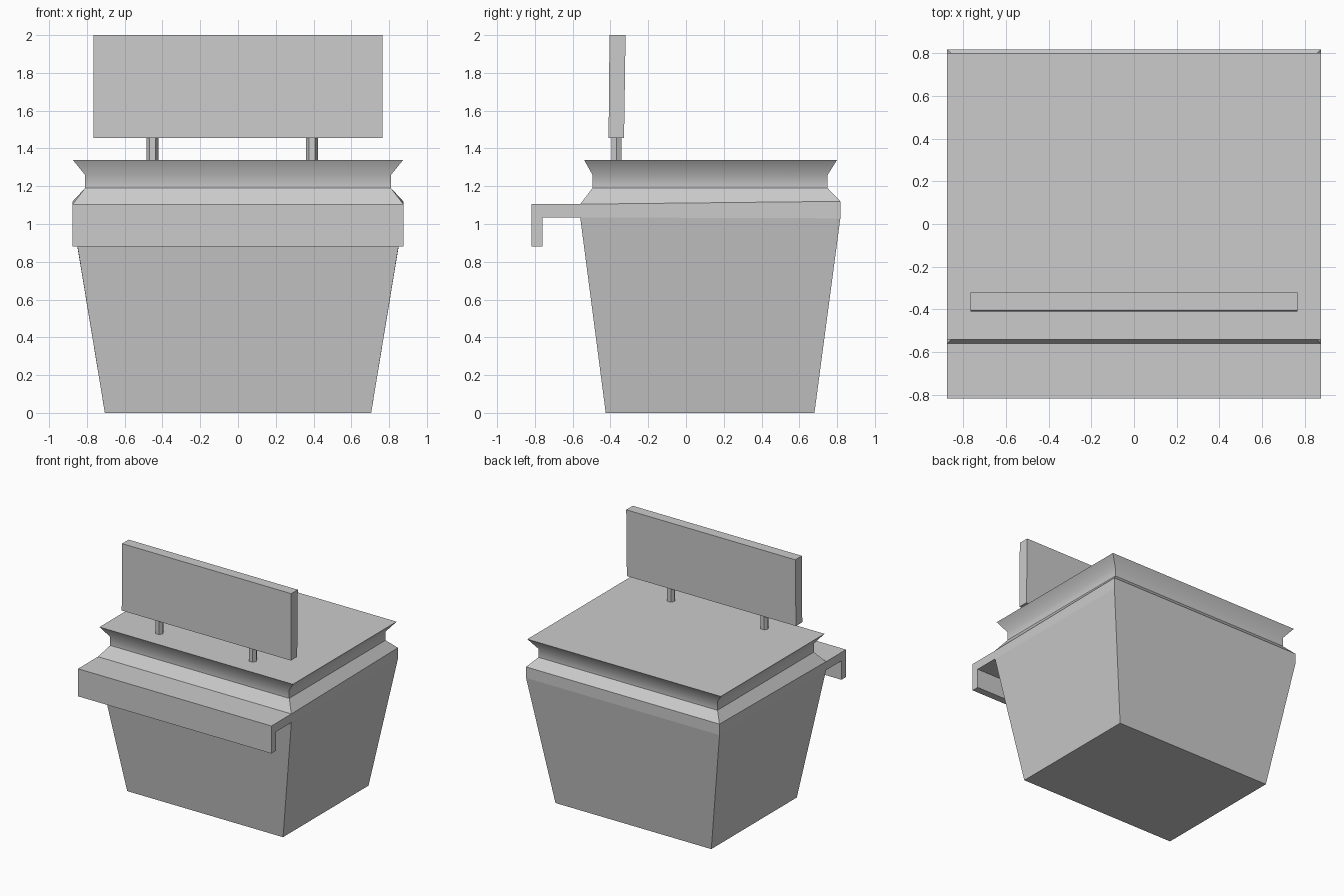
import bpy, bmesh, math

if "Cube" in bpy.data.objects:
    bpy.data.objects.remove(bpy.data.objects["Cube"])


def make_object(name, bm):
    bmesh.ops.recalc_face_normals(bm, faces=bm.faces)
    mesh = bpy.data.meshes.new(name)
    bm.to_mesh(mesh)
    bm.free()
    ob = bpy.data.objects.new(name, mesh)
    bpy.context.collection.objects.link(ob)
    return ob


def loft(name, rings, cap_bottom=True, cap_top=True):
    """Skin rectangular rings: (half width, front y, back y, front z, back z)."""
    bm = bmesh.new()
    loops = [[bm.verts.new(p) for p in
              ((-w, yf, zf), (w, yf, zf), (w, yb, zb), (-w, yb, zb))]
             for w, yf, yb, zf, zb in rings]
    for a, b in zip(loops, loops[1:]):
        for i in range(4):
            j = (i + 1) % 4
            bm.faces.new((a[i], a[j], b[j], b[i]))
    if cap_bottom:
        bm.faces.new(loops[0][::-1])
    if cap_top:
        bm.faces.new(loops[-1])
    return make_object(name, bm)


def extrude_x(name, profile, half):
    """Extrude a (y, z) outline across the width."""
    bm = bmesh.new()
    face = bm.faces.new([bm.verts.new((-half, y, z)) for y, z in profile])
    out = bmesh.ops.extrude_face_region(bm, geom=[face])
    verts = [g for g in out["geom"] if isinstance(g, bmesh.types.BMVert)]
    bmesh.ops.translate(bm, verts=verts, vec=(2 * half, 0, 0))
    return make_object(name, bm)


# Tapered tub with a short rim and sloping shoulder
loft("tub_body", [
    (0.705, -0.425, 0.68, 0, 0),
    (0.875, -0.56, 0.817, 1.035, 1.03),
    (0.875, -0.56, 0.817, 1.105, 1.12),
    (0.81, -0.495, 0.75, 1.19, 1.19),
], cap_top=False)

# Smoothly flared neck with a flat counter top
neck = loft("flared_top", [
    (0.81, -0.495, 0.75, 1.19, 1.19),
    (0.81, -0.495, 0.75, 1.26, 1.26),
    (0.875, -0.54, 0.80, 1.34, 1.34),
], cap_bottom=False)
bpy.context.view_layer.objects.active = neck
neck.select_set(True)
bpy.ops.object.shade_smooth_by_angle(angle=math.radians(50))
neck.select_set(False)

# Front shelf with a hanging lip
extrude_x("front_shelf", [
    (-0.56, 1.105), (-0.818, 1.105), (-0.818, 0.88),
    (-0.76, 0.88), (-0.76, 1.035), (-0.56, 1.035)], 0.875)

# Sign board, leaning very slightly back
extrude_x("sign_board", [
    (-0.41, 1.455), (-0.328, 1.455), (-0.32, 2.0), (-0.405, 2.0)], 0.765)

# Hexagonal sign posts
for side, x in (("left", -0.453), ("right", 0.392)):
    bpy.ops.mesh.primitive_cylinder_add(
        vertices=6, radius=0.032, depth=0.14,
        location=(x, -0.368, 1.40), rotation=(0, 0, math.pi / 6))
    bpy.context.object.name = side + "_sign_post"
